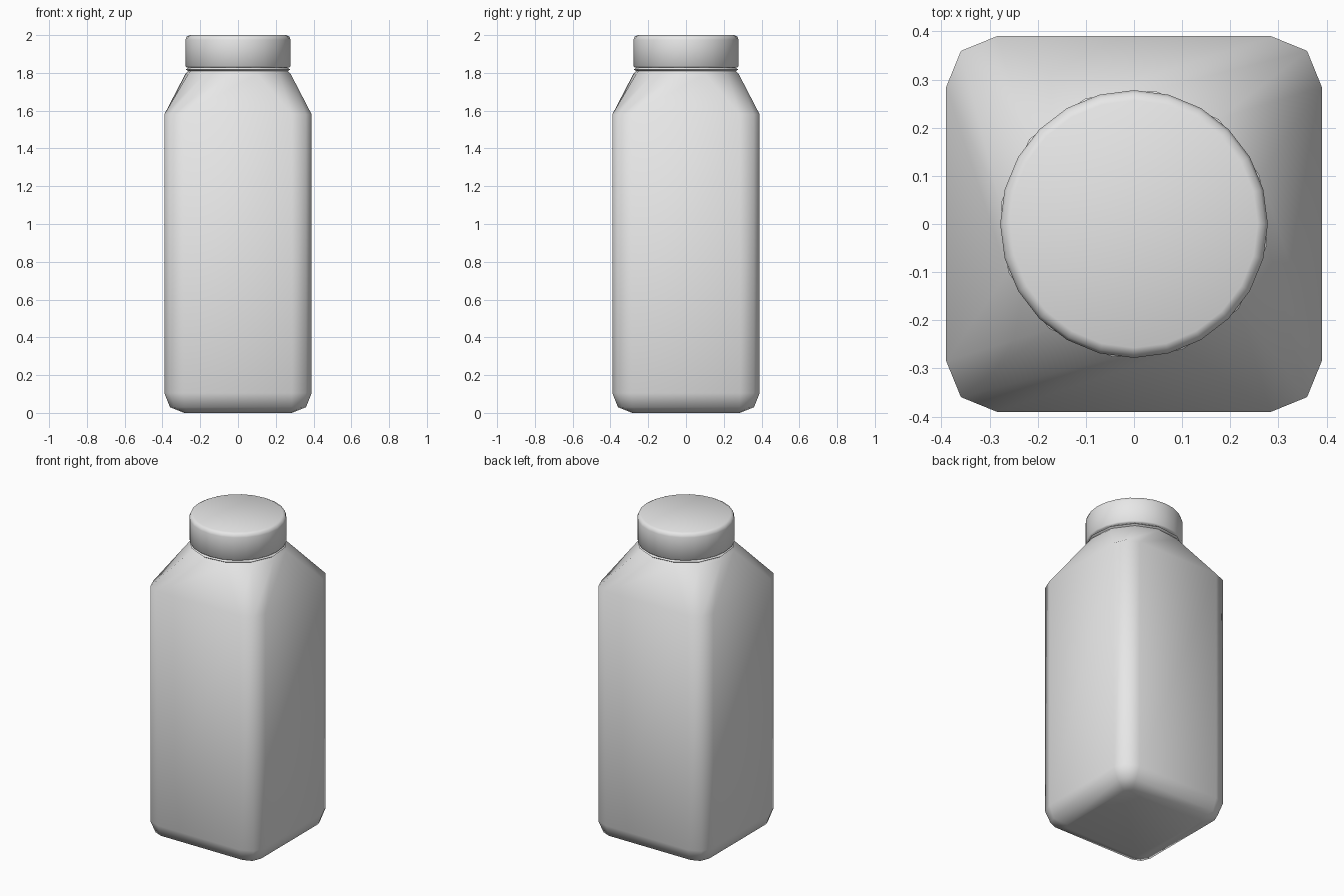
import bpy, bmesh, math

cube = bpy.data.objects.get("Cube")
if cube:
    bpy.data.objects.remove(cube)

grey = bpy.data.materials.new("light grey")
grey.use_nodes = True
grey.diffuse_color = (0.8, 0.8, 0.8, 1)
grey.node_tree.nodes["Principled BSDF"].inputs["Base Color"].default_value = grey.diffuse_color


def circle_ring(radius, z, sides, turn=0):
    step = math.tau / sides
    return [(radius * math.cos(turn + i * step), radius * math.sin(turn + i * step), z)
            for i in range(sides)]


def square_ring(half, cut, z):
    """Square with two-step rounded corners, counter-clockwise."""
    mid = half - cut * 0.29
    corner = [(half, half - cut), (mid, mid), (half - cut, half)]
    ring = []
    for _ in range(4):
        ring += [(x, y, z) for x, y in corner]
        corner = [(-y, x) for x, y in corner]
    return ring


def loft(name, rings, sharp_angle):
    """Skin a stack of equal-sized rings and cap both ends."""
    bm = bmesh.new()
    loops = [[bm.verts.new(p) for p in ring] for ring in rings]
    n = len(loops[0])
    for low, high in zip(loops, loops[1:]):
        for i in range(n):
            j = (i + 1) % n
            bm.faces.new((low[i], low[j], high[j], high[i]))
    bm.faces.new(loops[0][::-1])
    bm.faces.new(loops[-1])
    mesh = bpy.data.meshes.new(name)
    bm.to_mesh(mesh)
    bm.free()
    mesh.materials.append(grey)
    obj = bpy.data.objects.new(name, mesh)
    bpy.context.collection.objects.link(obj)
    bpy.ops.object.select_all(action="DESELECT")
    obj.select_set(True)
    bpy.context.view_layer.objects.active = obj
    bpy.ops.object.shade_smooth_by_angle(angle=math.radians(sharp_angle))
    return obj


# Square bottle body, its shoulder blending into a slightly turned round neck
body = [square_ring(0.285, 0.035, 0), square_ring(0.36, 0.075, 0.03),
        square_ring(0.39, 0.105, 0.105), square_ring(0.39, 0.105, 1.58)]
neck = [(0.282, 1.795), (0.268, 1.81), (0.28, 1.818), (0.265, 1.828), (0.26, 1.86)]
turn = math.radians(21)
loft("bottle_body", body + [circle_ring(r, z, 12, turn) for r, z in neck], 55)

# Screw cap with a softened rim
cap = [(0.27, 1.828), (0.278, 1.836), (0.278, 1.975), (0.272, 1.992), (0.257, 2.0)]
loft("cap", [circle_ring(r, z, 24) for r, z in cap], 55)
